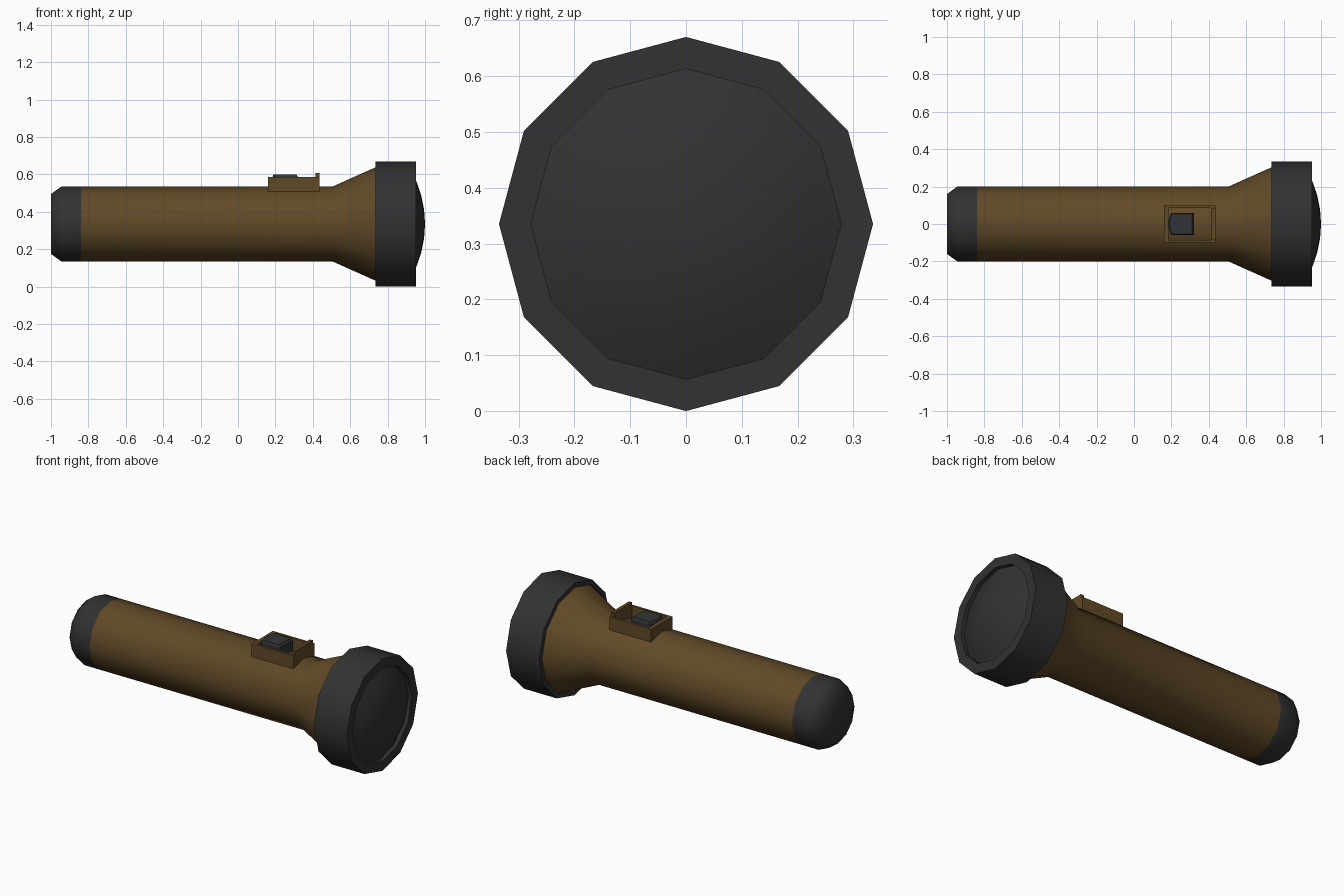
import bpy, bmesh, math

if "Cube" in bpy.data.objects:
    bpy.data.objects.remove(bpy.data.objects["Cube"])

AXIS_Z = 0.335   # height of the torch axis
SIDES = 12


def material(name, rgb):
    m = bpy.data.materials.new(name)
    m.diffuse_color = (*rgb, 1)
    m.use_nodes = True
    m.node_tree.nodes["Principled BSDF"].inputs["Base Color"].default_value = m.diffuse_color
    return m


BROWN = material("brown casing", (0.118, 0.067, 0.020))
DARK = material("dark rubber", (0.032, 0.032, 0.033))
SLATE = material("dark slider", (0.032, 0.034, 0.038))


def finish(name, bm, mat, angle=None):
    bmesh.ops.recalc_face_normals(bm, faces=bm.faces)
    me = bpy.data.meshes.new(name)
    bm.to_mesh(me)
    bm.free()
    me.materials.append(mat)
    ob = bpy.data.objects.new(name, me)
    bpy.context.collection.objects.link(ob)
    if angle:
        bpy.ops.object.select_all(action='DESELECT')
        ob.select_set(True)
        bpy.context.view_layer.objects.active = ob
        bpy.ops.object.shade_smooth_by_angle(angle=math.radians(angle))
    return ob


def lathe(name, profile, mat, angle=35, closed=False):
    """Revolve (x, radius) points round the torch axis; radius 0 makes a tip."""
    bm = bmesh.new()
    rings = []
    for x, r in profile:
        n = SIDES if r > 0 else 1
        rings.append([bm.verts.new((x, r * math.sin(2 * math.pi * i / SIDES),
                                    AXIS_Z + r * math.cos(2 * math.pi * i / SIDES)))
                      for i in range(n)])
    pairs = list(zip(rings, rings[1:]))
    if closed:
        pairs.append((rings[-1], rings[0]))
    for a, b in pairs:
        for i in range(SIDES):
            j = (i + 1) % SIDES
            quad = [a[i % len(a)], a[j % len(a)], b[j % len(b)], b[i % len(b)]]
            bm.faces.new(list(dict.fromkeys(quad)))
    return finish(name, bm, mat, angle)


def prism(bm, outline, z0, z1, top_scale=1.0):
    """Extrude an (x, y) outline upward, optionally tapering the top."""
    cx = sum(p[0] for p in outline) / len(outline)
    lo = [bm.verts.new((x, y, z0)) for x, y in outline]
    hi = [bm.verts.new((cx + (x - cx) * top_scale, y * top_scale, z1)) for x, y in outline]
    bm.faces.new(lo)
    bm.faces.new(hi)
    for i in range(len(lo)):
        j = (i + 1) % len(lo)
        bm.faces.new((lo[i], lo[j], hi[j], hi[i]))


def rect(x0, x1, y0, y1):
    return [(x0, y0), (x1, y0), (x1, y1), (x0, y1)]


# Barrel with flared neck running into the head
lathe("barrel", [(-0.84, 0.2), (0.505, 0.2), (0.735, 0.303), (0.76, 0.314)], BROWN)

# Chamfered tail cap
lathe("tail_cap", [(-1.0, 0), (-1.0, 0.16), (-0.945, 0.2), (-0.84, 0.2)], DARK, 60)

# Head ring, hollow at both ends
lathe("head_ring", [(0.735, 0.335), (0.953, 0.335), (0.953, 0.278), (0.925, 0.278),
                    (0.76, 0.29), (0.76, 0.308), (0.735, 0.308)], DARK, closed=True)

# Domed lens
R = 0.585
lathe("lens", [(1.0 - R + math.sqrt(R * R - r * r), r)
               for r in (0.278, 0.22, 0.15, 0.075, 0)], DARK)

# Switch tray: four walls, the front one slightly taller
bm = bmesh.new()
for s in (-1, 1):
    prism(bm, rect(0.16, 0.435, min(s * 0.1, s * 0.085), max(s * 0.1, s * 0.085)), 0.505, 0.585)
prism(bm, rect(0.16, 0.185, -0.085, 0.085), 0.505, 0.585)
prism(bm, rect(0.415, 0.435, -0.085, 0.085), 0.505, 0.608)
finish("switch_tray", bm, BROWN)

# Sliding switch with a pointed rear edge
bm = bmesh.new()
prism(bm, [(0.32, -0.06), (0.32, 0.06), (0.198, 0.06), (0.185, 0.015),
           (0.185, -0.015), (0.198, -0.06)], 0.52, 0.588)
prism(bm, [(0.32, -0.06), (0.32, 0.06), (0.198, 0.06), (0.185, 0.015),
           (0.185, -0.015), (0.198, -0.06)], 0.588, 0.6, 0.9)
finish("switch_slider", bm, SLATE)
